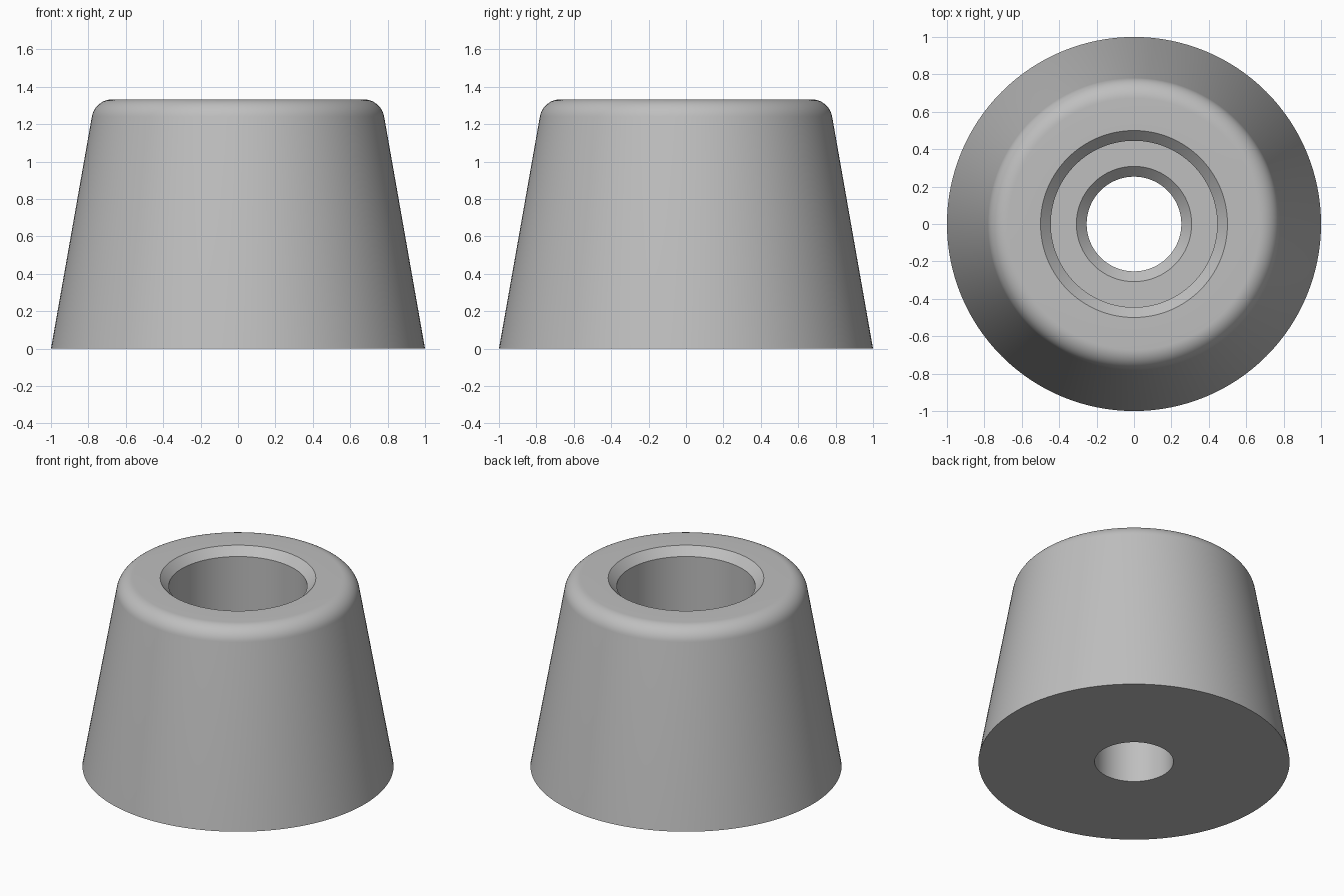
import bpy
import bmesh
from math import sin, cos, tan, radians, tau

if "Cube" in bpy.data.objects:
    bpy.data.objects.remove(bpy.data.objects["Cube"])

HEIGHT = 1.333
DRAFT = radians(10)
FILLET = 0.111
CHAMFER = 0.055
BORE = 0.445
HOLE = 0.253
SHELF = 0.556
SEGMENTS = 128

# Rubber material
rubber = bpy.data.materials.new("grey rubber")
rubber.use_nodes = True
colour = (0.52, 0.52, 0.52, 1)
rubber.diffuse_color = colour
rubber.node_tree.nodes["Principled BSDF"].inputs["Base Color"].default_value = colour

# Rounded shoulder between the tapered side and the flat top
centre_z = HEIGHT - FILLET
tangent_z = centre_z + FILLET * sin(DRAFT)
centre_r = 1 - tangent_z * tan(DRAFT) - FILLET * cos(DRAFT)
shoulder = []
for i in range(13):
    a = DRAFT + (radians(90) - DRAFT) * i / 12
    shoulder.append((centre_r + FILLET * cos(a), centre_z + FILLET * sin(a)))

# Closed cross-section: side, top, chamfered counterbore, shelf, chamfered hole
profile = [(HOLE, 0), (1, 0)] + shoulder + [
    (BORE + CHAMFER, HEIGHT), (BORE, HEIGHT - CHAMFER),
    (BORE, SHELF), (HOLE + CHAMFER, SHELF), (HOLE, SHELF - CHAMFER)]

# Revolve the cross-section
bm = bmesh.new()
verts = [bm.verts.new((r, 0, z)) for r, z in profile]
edges = [bm.edges.new((v, verts[i - 1])) for i, v in enumerate(verts)]
bmesh.ops.spin(bm, geom=verts + edges, axis=(0, 0, 1), cent=(0, 0, 0),
               angle=tau, steps=SEGMENTS, use_merge=True)
bmesh.ops.remove_doubles(bm, verts=bm.verts, dist=0.0001)
bmesh.ops.recalc_face_normals(bm, faces=bm.faces)
mesh = bpy.data.meshes.new("tapered_foot")
bm.to_mesh(mesh)
bm.free()

foot = bpy.data.objects.new("tapered_foot", mesh)
bpy.context.collection.objects.link(foot)
mesh.materials.append(rubber)

# Smooth shading with crisp chamfer edges
bpy.ops.object.select_all(action="DESELECT")
foot.select_set(True)
bpy.context.view_layer.objects.active = foot
bpy.ops.object.shade_smooth_by_angle(angle=radians(30))
